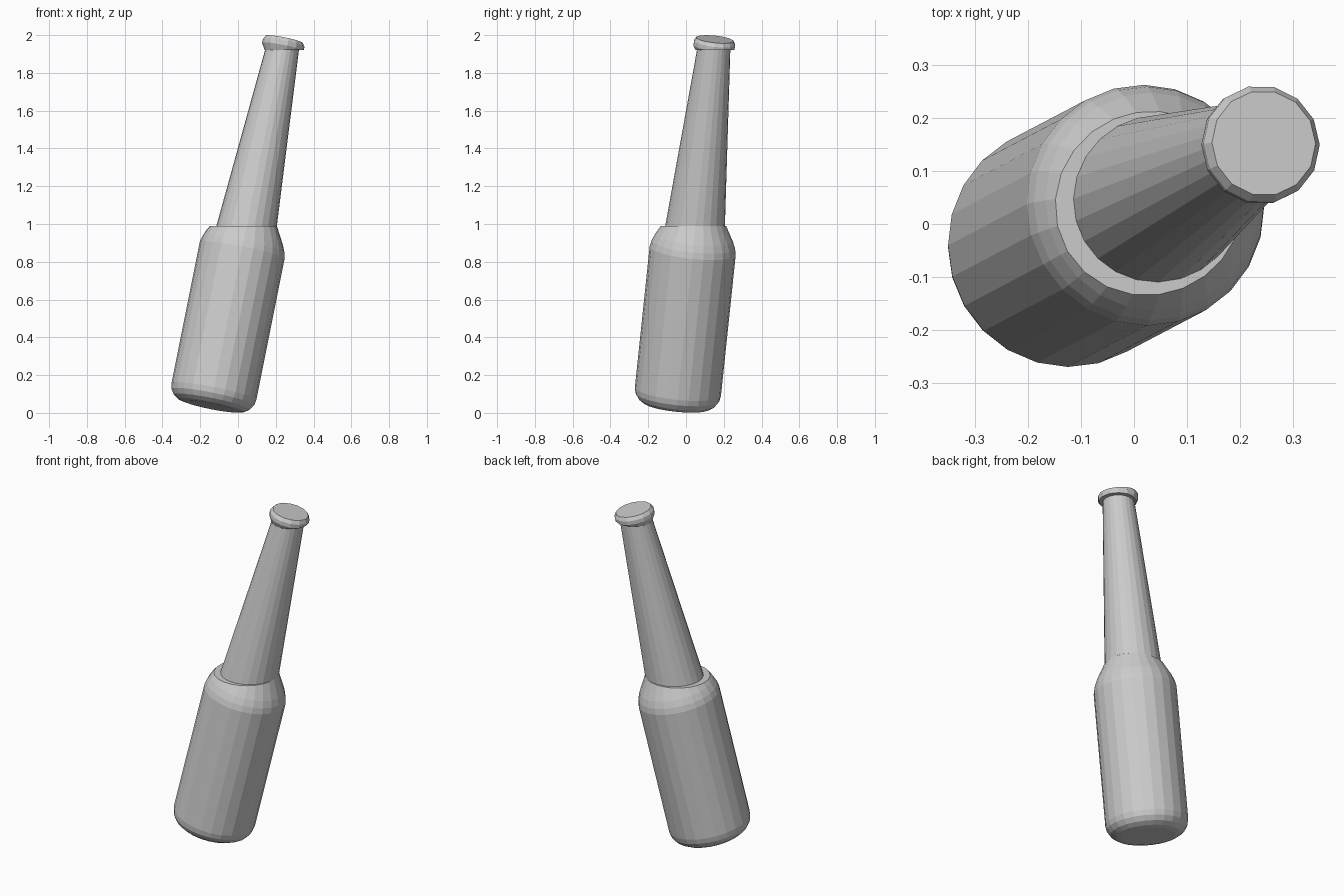
import bpy, bmesh, math
from mathutils import Vector

if "Cube" in bpy.data.objects:
    bpy.data.objects.remove(bpy.data.objects["Cube"])

# Leaning axis of the bottle: s is the distance along it from the base centre
BASE = Vector((-0.143, -0.051, 0.035))
AXIS = Vector((0.2, 0.105, 1.0)).normalized()
ROT = Vector((0, 0, 1)).rotation_difference(AXIS).to_matrix()


def turned(name, profile, sides, z_min=None, z_max=None):
    """Revolve (radius, s) points round the axis, then trim level."""
    bm = bmesh.new()
    rings = []
    for r, s in profile:
        rings.append([bm.verts.new(BASE + ROT @ Vector((
            r * math.cos(math.tau * i / sides),
            r * math.sin(math.tau * i / sides), s))) for i in range(sides)])
    for a, b in zip(rings, rings[1:]):
        for i in range(sides):
            j = (i + 1) % sides
            bm.faces.new((a[i], a[j], b[j], b[i]))
    bm.faces.new(rings[0][::-1])
    bm.faces.new(rings[-1])
    for z, up in ((z_min, -1), (z_max, 1)):
        if z is None:
            continue
        cut = bmesh.ops.bisect_plane(
            bm, geom=bm.verts[:] + bm.edges[:] + bm.faces[:], dist=1e-5,
            plane_co=(0, 0, z), plane_no=(0, 0, up), clear_outer=True)
        edges = [e for e in cut["geom_cut"] if isinstance(e, bmesh.types.BMEdge)]
        bmesh.ops.holes_fill(bm, edges=edges, sides=0)
    bmesh.ops.recalc_face_normals(bm, faces=bm.faces[:])
    mesh = bpy.data.meshes.new(name)
    bm.to_mesh(mesh)
    bm.free()
    bpy.context.collection.objects.link(bpy.data.objects.new(name, mesh))


# Body: rounded foot, straight wall, sloping shoulder, level top
R, F = 0.229, 0.08
foot = [(R - F + F * math.sin(a), F - F * math.cos(a))
        for a in (math.radians(d) for d in (0, 22, 45, 68, 90))]
shoulder = [(R, 0.845), (0.222, 0.878), (0.207, 0.915), (0.182, 0.96), (0.155, 1.01), (0.14, 1.05)]
turned("body", foot + shoulder, 24, z_max=0.99)

# Neck: tapering cone between two level cuts
neck_r = lambda s: 0.157 - 0.0725 * (s - 0.98)
turned("neck", [(neck_r(s), s) for s in (0.85, 2.05)], 24, z_min=0.99, z_max=1.925)

# Cap: small flared lip with a closed top
turned("cap", [(0.086, 1.905), (0.112, 1.95), (0.112, 1.972), (0.1, 1.992)], 14, z_min=1.92)
